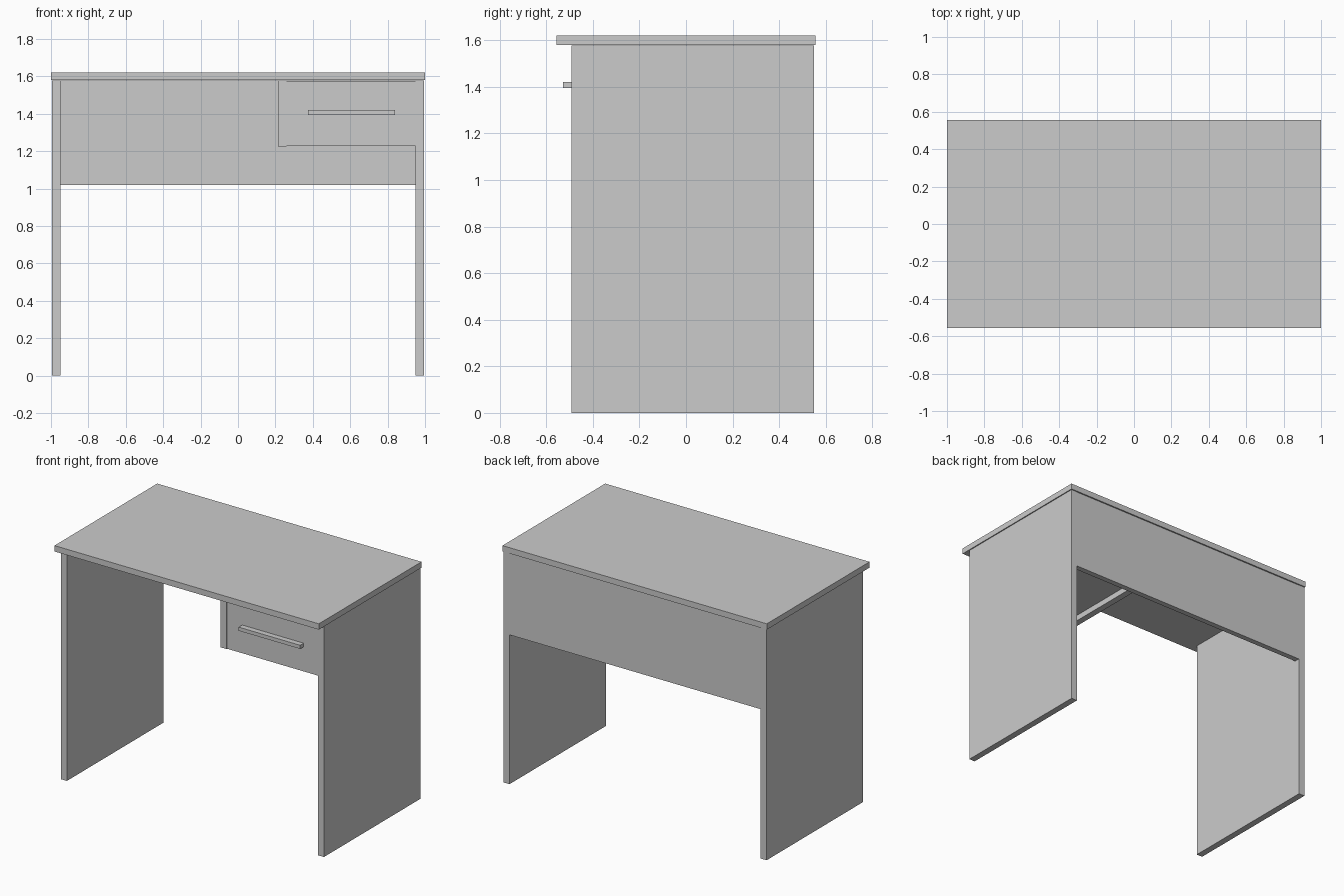
import bpy

if "Cube" in bpy.data.objects:
    bpy.data.objects.remove(bpy.data.objects["Cube"])

# One plain grey for the whole desk
grey = bpy.data.materials.new("plain grey")
grey.diffuse_color = (0.6, 0.6, 0.6, 1.0)
grey.use_nodes = True
grey.node_tree.nodes["Principled BSDF"].inputs["Base Color"].default_value = grey.diffuse_color


def board(name, x, y, z):
    """Rectangular board spanning the given (min, max) ranges."""
    spans = (x, y, z)
    bpy.ops.mesh.primitive_cube_add(size=1, location=[(a + b) / 2 for a, b in spans])
    ob = bpy.context.object
    ob.name = name
    ob.scale = [b - a for a, b in spans]
    bpy.ops.object.transform_apply(location=False, rotation=False, scale=True)
    ob.data.materials.append(grey)
    return ob


# Table top
board("table_top", (-1, 1), (-0.555, 0.555), (1.58, 1.62))

# Side panels acting as legs
for side, sign in (("left", -1), ("right", 1)):
    board(side + "_side_panel", sorted((sign * 0.95, sign * 0.995)),
          (-0.492, 0.55), (0, 1.578))

# Back modesty panel
board("back_panel", (-0.95, 0.95), (0.51, 0.548), (1.02, 1.578))

# Drawer housing: divider and raised bottom
board("drawer_divider", (0.213, 0.258), (-0.492, 0.51), (1.225, 1.578))
board("drawer_bottom", (0.258, 0.95), (-0.45, 0.51), (1.265, 1.285))

# Drawer front with bar handle
board("drawer_front", (0.26, 0.948), (-0.49, -0.45), (1.227, 1.576))
board("drawer_handle", (0.375, 0.84), (-0.528, -0.49), (1.395, 1.42))
